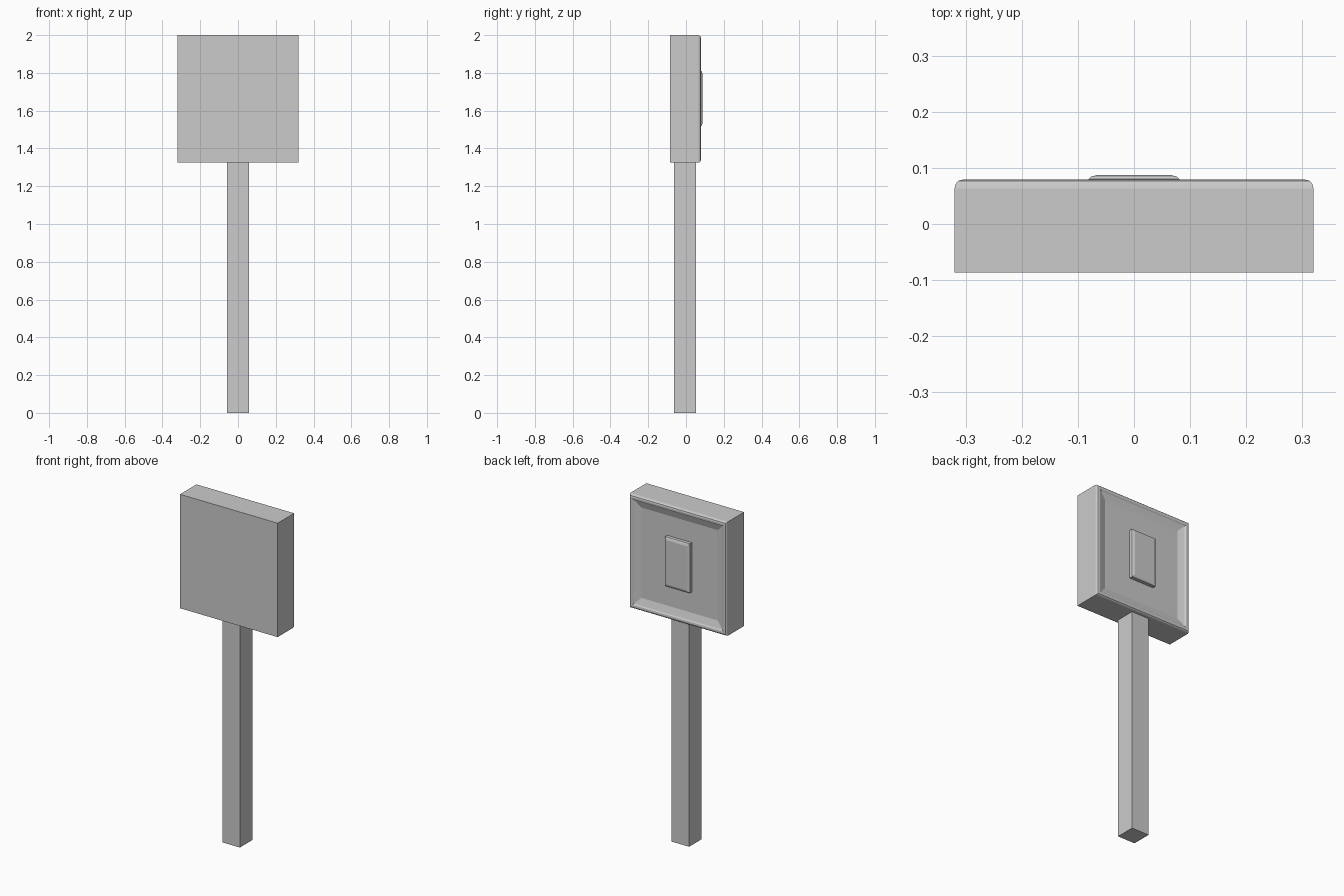
import bpy, bmesh

if "Cube" in bpy.data.objects:
    bpy.data.objects.remove(bpy.data.objects["Cube"])


def ring_solid(name, cx, cz, hw, hh, profile):
    """Closed solid from nested rectangles; profile is (inset, y) from front to back."""
    bm = bmesh.new()
    rings = []
    for inset, y in profile:
        w, h = hw - inset, hh - inset
        rings.append([bm.verts.new((cx + sx * w, y, cz + sz * h))
                      for sx, sz in ((-1, -1), (1, -1), (1, 1), (-1, 1))])
    for a, b in zip(rings, rings[1:]):
        for i in range(4):
            j = (i + 1) % 4
            bm.faces.new((a[i], a[j], b[j], b[i]))
    bm.faces.new(rings[0])
    bm.faces.new(rings[-1])
    bmesh.ops.recalc_face_normals(bm, faces=bm.faces)
    me = bpy.data.meshes.new(name)
    bm.to_mesh(me)
    bm.free()
    ob = bpy.data.objects.new(name, me)
    bpy.context.collection.objects.link(ob)
    return ob


# sign box: flat front, rounded rim and sloped recess on the back
ring_solid("sign_box", 0, 1.6625, 0.32, 0.3375,
           [(0, -0.086), (0, 0.063), (0.002, 0.071), (0.007, 0.077), (0.015, 0.079),
            (0.024, 0.078), (0.030, 0.073), (0.070, 0.060)])

# raised plate with chamfered edges in the recess
ring_solid("back_plate", 0, 1.665, 0.081, 0.146,
           [(0, 0.050), (0, 0.080), (0.004, 0.084), (0.015, 0.0875)])

# square post
bpy.ops.mesh.primitive_cube_add(size=1, location=(0, -0.006, 0.6625))
post = bpy.context.object
post.name = "post"
post.scale = (0.114, 0.116, 1.325)
